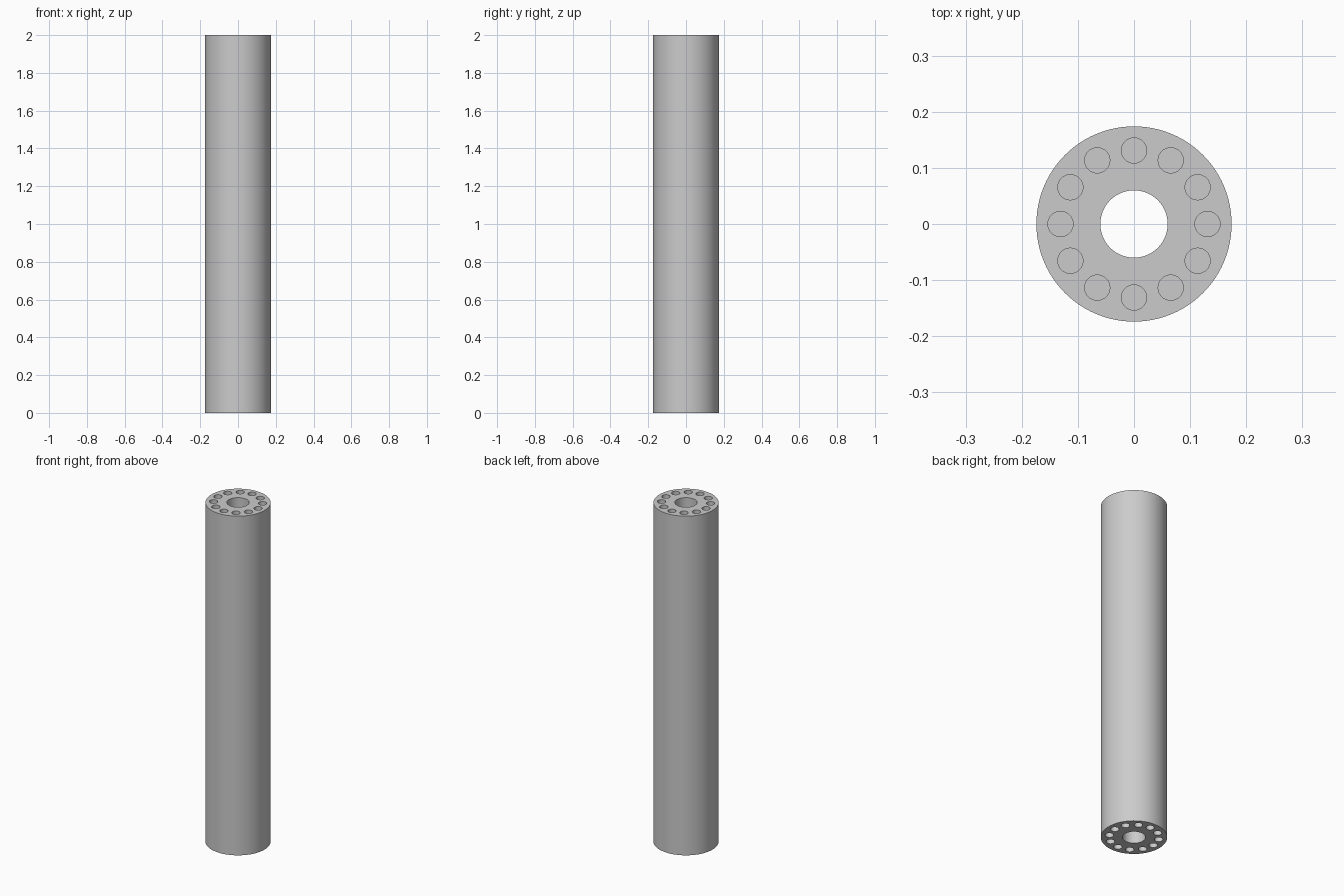
import bpy, bmesh
from math import cos, sin, tau
from mathutils import Matrix

HEIGHT, OUTER, BORE = 2.0, 0.174, 0.06
HOLES, RING, HOLE_R, HOLE_DEPTH = 12, 0.131, 0.0225, 0.1

cube = bpy.data.objects.get("Cube")
if cube:
    bpy.data.objects.remove(cube)

grey = bpy.data.materials.new("plain grey")
grey.use_nodes = True
grey.diffuse_color = (0.6, 0.6, 0.6, 1)
grey.node_tree.nodes["Principled BSDF"].inputs["Base Color"].default_value = grey.diffuse_color


def add_cylinder(bm, radius, depth, centre, sides):
    bmesh.ops.create_cone(bm, cap_ends=True, segments=sides, radius1=radius,
                          radius2=radius, depth=depth,
                          matrix=Matrix.Translation(centre))


def make_object(name, bm):
    mesh = bpy.data.meshes.new(name)
    bm.to_mesh(mesh)
    bm.free()
    mesh.materials.append(grey)
    obj = bpy.data.objects.new(name, mesh)
    bpy.context.collection.objects.link(obj)
    return obj


# Solid round column
bm = bmesh.new()
add_cylinder(bm, OUTER, HEIGHT, (0, 0, HEIGHT / 2), 96)
column = make_object("round_column", bm)

# Cutter: through bore plus a ring of blind holes at each end
bm = bmesh.new()
add_cylinder(bm, BORE, HEIGHT * 1.2, (0, 0, HEIGHT / 2), 64)
for end in (0, HEIGHT):
    for i in range(HOLES):
        a = tau * i / HOLES
        add_cylinder(bm, HOLE_R, HOLE_DEPTH * 2, (RING * cos(a), RING * sin(a), end), 32)
cutter = make_object("hole_cutter", bm)
cutter.hide_render = True

# Cut the holes, then drop the cutter
cut = column.modifiers.new("holes", 'BOOLEAN')
cut.operation = 'DIFFERENCE'
cut.solver = 'EXACT'
cut.object = cutter
bpy.ops.object.select_all(action='DESELECT')
bpy.context.view_layer.objects.active = column
column.select_set(True)
bpy.ops.object.modifier_apply(modifier=cut.name)
bpy.data.objects.remove(cutter)

bpy.ops.object.shade_smooth_by_angle()
